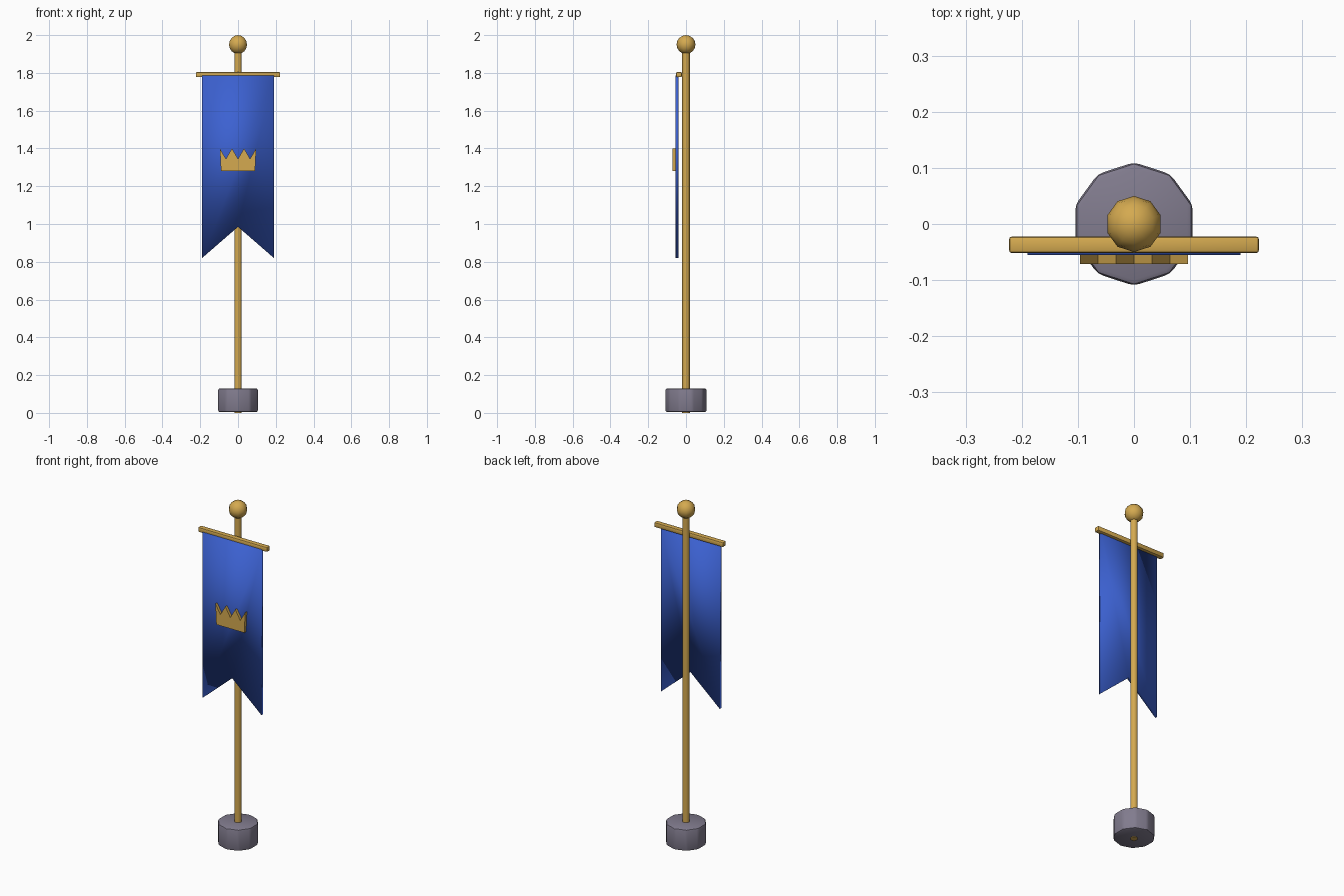
import bpy, bmesh, math

cube = bpy.data.objects.get("Cube")
if cube:
    bpy.data.objects.remove(cube, do_unlink=True)


def material(name, color):
    m = bpy.data.materials.new(name)
    m.use_nodes = True
    m.diffuse_color = (*color, 1)
    m.node_tree.nodes["Principled BSDF"].inputs["Base Color"].default_value = (*color, 1)
    return m


gold = material("gold", (0.66, 0.40, 0.08))
blue = material("royal blue", (0.045, 0.12, 0.64))
stone = material("grey stone", (0.22, 0.20, 0.27))


def finish(ob, name, mat, bevel=0, smooth=None):
    """Name, colour, bevel and shade one part; smooth is the sharp-edge angle."""
    ob.name = ob.data.name = name
    ob.data.materials.append(mat)
    bpy.ops.object.select_all(action='DESELECT')
    ob.select_set(True)
    bpy.context.view_layer.objects.active = ob
    if bevel:
        mod = ob.modifiers.new("soft edges", 'BEVEL')
        mod.width, mod.segments = bevel, 2
        bpy.ops.object.modifier_apply(modifier=mod.name)
    if smooth is None:
        bpy.ops.object.shade_smooth()
    else:
        bpy.ops.object.shade_smooth_by_angle(angle=math.radians(smooth))
    return ob


def rod(name, mat, sides, radius, z0, z1, bevel=0, smooth=50):
    bpy.ops.mesh.primitive_cylinder_add(vertices=sides, radius=radius, depth=z1 - z0,
                                        location=(0, 0, (z0 + z1) / 2))
    return finish(bpy.context.object, name, mat, bevel, smooth)


def plate(name, mat, outline, front, back, smooth=None):
    """Extrude an x-z outline from the front y to the back y."""
    bm = bmesh.new()
    face = bm.faces.new([bm.verts.new((x, front, z)) for x, z in outline])
    ext = bmesh.ops.extrude_face_region(bm, geom=[face], use_keep_orig=True)
    for v in ext["geom"]:
        if isinstance(v, bmesh.types.BMVert):
            v.co.y = back
    bmesh.ops.recalc_face_normals(bm, faces=bm.faces)
    me = bpy.data.meshes.new(name)
    bm.to_mesh(me)
    bm.free()
    ob = bpy.data.objects.new(name, me)
    bpy.context.collection.objects.link(ob)
    return finish(ob, name, mat, 0, smooth)


# Stand, pole and finial
rod("base", stone, 10, 0.11, 0.004, 0.13, bevel=0.01, smooth=35)
rod("pole", gold, 10, 0.02, 0, 1.93)
bpy.ops.mesh.primitive_uv_sphere_add(segments=10, ring_count=8, radius=0.05,
                                     location=(0, 0, 1.95))
finish(bpy.context.object, "finial", gold)

# Crossbar
bpy.ops.mesh.primitive_cube_add(size=1, location=(0, -0.037, 1.791))
bar = bpy.context.object
bar.scale = (0.446, 0.03, 0.028)
bpy.ops.object.transform_apply(location=False, rotation=False, scale=True)
finish(bar, "crossbar", gold, bevel=0.006, smooth=35)

# Swallow-tailed banner
plate("banner", blue, [(-0.19, 1.785), (-0.19, 0.82), (0, 0.985), (0.19, 0.82), (0.19, 1.785)],
      -0.055, -0.04)

# Crown emblem: four points with valleys between them
points = [(0.032 * i, 1.40 if i % 2 else 1.345) for i in range(-3, 4)]
plate("crown_emblem", gold, [(0.09, 1.28), (-0.09, 1.28)] + points, -0.071, -0.053, smooth=30)
